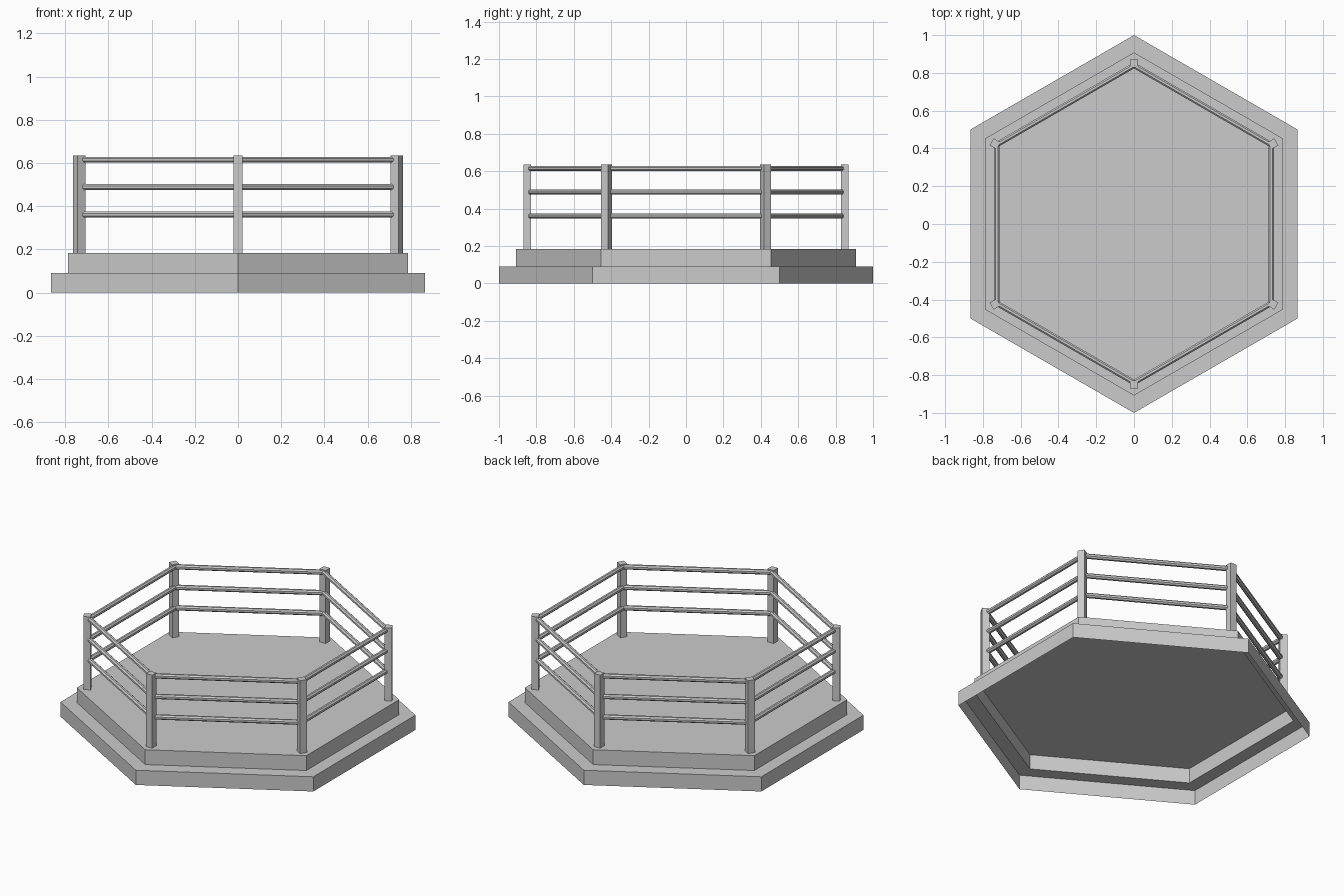
import bpy, bmesh
from math import cos, sin, pi, radians

if "Cube" in bpy.data.objects:
    bpy.data.objects.remove(bpy.data.objects["Cube"])

SIDES = 6
ANGLES = [radians(90 + 60 * k) for k in range(SIDES)]


def hex_sweep(name, profile, closed=False, cap=False):
    """Sweep a (corner radius, z) profile around the hexagon."""
    bm = bmesh.new()
    rings = [[bm.verts.new((r * cos(a), r * sin(a), z)) for r, z in profile] for a in ANGLES]
    n = len(profile)
    for k in range(SIDES):
        a, b = rings[k], rings[(k + 1) % SIDES]
        for i in range(n if closed else n - 1):
            j = (i + 1) % n
            bm.faces.new((a[i], b[i], b[j], a[j]))
    if cap:
        bm.faces.new([ring[-1] for ring in rings])
    bmesh.ops.recalc_face_normals(bm, faces=bm.faces)
    mesh = bpy.data.meshes.new(name)
    bm.to_mesh(mesh)
    bm.free()
    obj = bpy.data.objects.new(name, mesh)
    bpy.context.collection.objects.link(obj)
    return obj


# Two-step platform: a shell that is open underneath
hex_sweep("platform", [(1, 0), (1, 0.091), (0.908, 0.091), (0.908, 0.183)], cap=True)

# Square corner posts, each turned to face the centre
for k, a in enumerate(ANGLES):
    bpy.ops.mesh.primitive_cube_add(size=1, location=(0.849 * cos(a), 0.849 * sin(a), 0.409),
                                    rotation=(0, 0, a))
    post = bpy.context.object
    post.name = f"corner_post_{k + 1}"
    post.scale = (0.042, 0.042, 0.452)

# Three ropes with octagonal section, mitred at the posts
ROPE_R = 0.015
for k, z in enumerate((0.361, 0.488, 0.615)):
    section = []
    for i in range(8):
        t = pi / 8 + i * pi / 4
        section.append(((0.727 + ROPE_R * cos(t)) / cos(pi / 6), z + ROPE_R * sin(t)))
    hex_sweep(f"rope_{k + 1}", section, closed=True)
